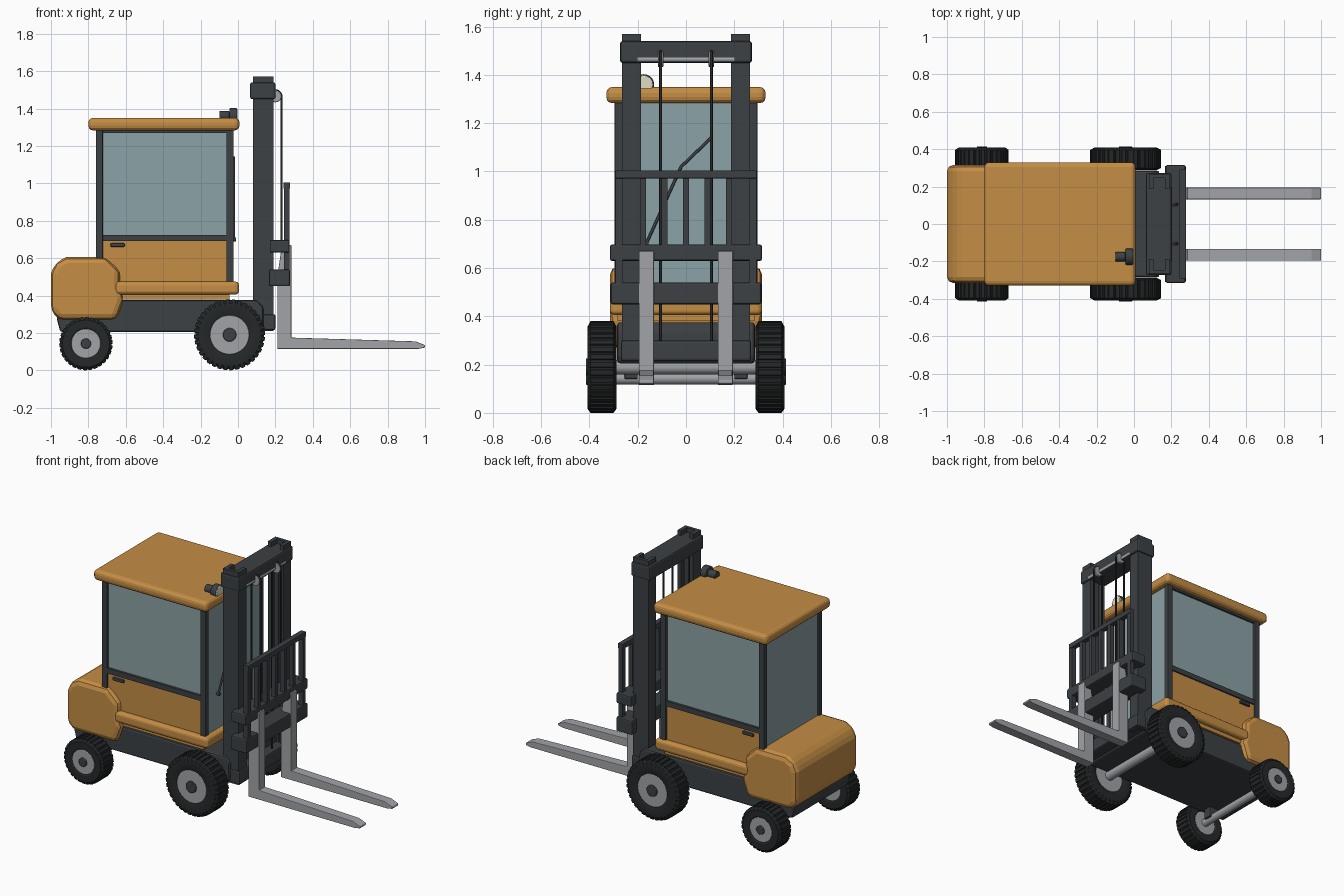
import bpy, bmesh, math
from mathutils import Matrix, Vector

if "Cube" in bpy.data.objects:
    bpy.data.objects.remove(bpy.data.objects["Cube"])


def material(name, rgb):
    m = bpy.data.materials.new(name)
    m.diffuse_color = (*rgb, 1)
    m.use_nodes = True
    m.node_tree.nodes["Principled BSDF"].inputs["Base Color"].default_value = m.diffuse_color
    return m


ORANGE = material("orange_paint", (0.56, 0.27, 0.06))
DARK = material("dark_metal", (0.045, 0.052, 0.058))
RUBBER = material("rubber", (0.018, 0.021, 0.022))
GLASS = material("glass", (0.26, 0.36, 0.38))
STEEL = material("steel", (0.36, 0.37, 0.39))
LENS = material("lens", (0.75, 0.72, 0.55))


def finish(bm, name, mat, bevel=0, segments=2, smooth=True):
    bmesh.ops.recalc_face_normals(bm, faces=bm.faces)
    me = bpy.data.meshes.new(name)
    bm.to_mesh(me)
    bm.free()
    ob = bpy.data.objects.new(name, me)
    bpy.context.collection.objects.link(ob)
    me.materials.append(mat)
    if bevel:
        mod = ob.modifiers.new("bevel", "BEVEL")
        mod.width, mod.segments = bevel, segments
    if smooth:
        bpy.ops.object.select_all(action="DESELECT")
        ob.select_set(True)
        bpy.context.view_layer.objects.active = ob
        bpy.ops.object.shade_smooth_by_angle(angle=math.radians(30))
    return ob


def box(name, x, y, z, mat, bevel=0, segments=2):
    bm = bmesh.new()
    lo, hi = Vector((x[0], y[0], z[0])), Vector((x[1], y[1], z[1]))
    bmesh.ops.create_cube(bm, size=1, matrix=Matrix.Translation((lo + hi) / 2) @ Matrix.Diagonal((*(hi - lo), 1)))
    return finish(bm, name, mat, bevel, segments, smooth=False)


def rod(name, a, b, r, mat, bevel=0, sides=32):
    a, b = Vector(a), Vector(b)
    turn = (b - a).to_track_quat("Z", "Y").to_matrix().to_4x4()
    bm = bmesh.new()
    bmesh.ops.create_cone(bm, cap_ends=True, segments=sides, radius1=r, radius2=r, depth=(b - a).length,
                          matrix=Matrix.Translation((a + b) / 2) @ turn)
    return finish(bm, name, mat, bevel)


def extrude(name, points, direction, mat, bevel=0):
    bm = bmesh.new()
    face = bm.faces.new([bm.verts.new(p) for p in points])
    new = bmesh.ops.extrude_face_region(bm, geom=[face])["geom"]
    bmesh.ops.translate(bm, vec=direction, verts=[v for v in new if isinstance(v, bmesh.types.BMVert)])
    return finish(bm, name, mat, bevel, smooth=False)


def wire(name, points, r, mat):
    cu = bpy.data.curves.new(name, "CURVE")
    cu.dimensions, cu.bevel_depth, cu.bevel_resolution, cu.use_fill_caps = "3D", r, 2, True
    sp = cu.splines.new("POLY")
    sp.points.add(len(points) - 1)
    for p, co in zip(sp.points, points):
        p.co = (*co, 1)
    cu.materials.append(mat)
    ob = bpy.data.objects.new(name, cu)
    bpy.context.collection.objects.link(ob)


# Wheels: lathed tyre with notched tread, rim and hub cap
def wheel(name, x, y, R, teeth):
    half, s = 0.06, math.copysign(1, y)
    profile = [(.53, -.9), (.6, -1), (.88, -1), (1, -.8), (1, .8), (.88, 1), (.6, 1), (.53, .9)]
    bm = bmesh.new()
    rings = []
    for i in range(teeth):
        for frac, low in ((0, 0), (.6, 0), (.68, 1), (.92, 1)):
            a = 2 * math.pi * (i + frac) / teeth
            ring = []
            for r, w in profile:
                r = R * (r - .035 * low if r == 1 else r)
                ring.append(bm.verts.new((x + r * math.cos(a), y + w * half, R + r * math.sin(a))))
            rings.append(ring)
    n = len(profile)
    for i, ring in enumerate(rings):
        nxt = rings[(i + 1) % len(rings)]
        for k in range(n):
            bm.faces.new((ring[k], ring[(k + 1) % n], nxt[(k + 1) % n], nxt[k]))
    finish(bm, name + "_tyre", RUBBER)
    rod(name + "_rim", (x, y - .057, R), (x, y + .057, R), R * .56, STEEL, .005)
    rod(name + "_hub", (x, y, R), (x, y + s * .067, R), R * .19, DARK, .004)


for side, s in (("left", 1), ("right", -1)):
    wheel("front_wheel_" + side, -.045, s * .348, .19, 36)
    wheel("rear_wheel_" + side, -.813, s * .348, .143, 30)
    box("axle_bracket_" + side, (-.85, -.775), sorted((s * .2, s * .255)), (.14, .22), DARK, .006)
rod("front_axle", (-.045, -.33, .19), (-.045, .33, .19), .03, STEEL)
rod("rear_axle", (-.813, -.33, .143), (-.813, .33, .143), .025, STEEL)

# Chassis and counterweight
extrude("chassis", [(x, -.285, z) for x, z in ((-.97, .28), (-.95, .205), (.12, .205), (.135, .23),
                                               (.135, .34), (.1, .375), (-.9, .375))], (0, .57, 0), DARK, .012)
extrude("counterweight", [(x, -.315, z) for x, z in ((-1, .32), (-.96, .27), (-.65, .27), (-.61, .38),
                                                     (-.63, .44), (-.63, .53), (-.71, .605), (-.92, .605),
                                                     (-.975, .575), (-1, .52))], (0, .63, 0), ORANGE, .045)

# Cab body, glazing, pillars and roof
box("sill", (-.66, .005), (-.315, .315), (.405, .475), ORANGE, .02, 3)
box("lower_cab", (-.735, -.045), (-.283, .283), (.38, .70), ORANGE)
box("cab_glass", (-.745, -.04), (-.277, .277), (.70, 1.29), GLASS)
box("windscreen", (-.06, -.032), (-.27, .27), (.46, 1.29), GLASS)
box("rear_window", (-.75, -.72), (-.27, .27), (.58, 1.29), GLASS)
box("roof", (-.80, .008), (-.33, .33), (1.283, 1.35), ORANGE, .025, 3)
for side, s in (("left", 1), ("right", -1)):
    y = sorted((s * .262, s * .296))
    box("rear_pillar_" + side, (-.76, -.722), y, (.56, 1.29), DARK, .004)
    box("front_pillar_" + side, (-.062, -.024), y, (.465, 1.29), DARK, .004)
    box("belt_rail_" + side, (-.73, -.05), sorted((s * .27, s * .292)), (.692, .725), DARK)
    box("top_rail_" + side, (-.73, -.05), sorted((s * .27, s * .29)), (1.27, 1.29), DARK)
    box("door_handle_" + side, (-.682, -.605), sorted((s * .28, s * .3)), (.66, .68), DARK, .006)
wire("wiper", [(-.022, -.165, .70), (-.022, -.02, 1.02), (-.022, .105, 1.14)], .006, DARK)
rod("wiper_pivot", (-.035, -.165, .70), (-.012, -.165, .70), .01, DARK)

# Work lamp on the roof
rod("lamp_body", (-.1, -.175, 1.36), (-.045, -.175, 1.36), .026, DARK, .004)
rod("lamp_hood", (-.045, -.175, 1.36), (-.006, -.175, 1.36), .043, DARK, .004)
rod("lamp_lens", (-.02, -.175, 1.36), (-.002, -.175, 1.36), .038, LENS, .004)

# Mast: channel rails open inward, cross members, pulleys and chains
for side, s in (("left", 1), ("right", -1)):
    channel = ((.08, .265), (.19, .265), (.19, .187), (.165, .187), (.165, .245), (.105, .245), (.105, .187), (.08, .187))
    extrude("mast_rail_" + side, [(x, s * y, .21) for x, y in channel], (0, 0, 1.36), DARK)
    box("inner_rail_" + side, (.118, .152), sorted((s * .195, s * .25)), (.25, 1.5), DARK)
    yc = s * .105
    rod("pulley_" + side, (.2, yc - .011, 1.465), (.2, yc + .011, 1.465), .032, STEEL, .003)
    arc = [(.2 - .032 * math.cos(a), yc, 1.465 + .032 * math.sin(a)) for a in (k * math.pi / 10 for k in range(11))]
    wire("chain_" + side, [(.168, yc, .28), *arc, (.232, yc, .65)], .006, RUBBER)
rod("pulley_shaft", (.19, -.2, 1.465), (.19, .2, 1.465), .012, STEEL)
box("mast_top_beam", (.065, .2), (-.273, .273), (1.45, 1.54), DARK, .01)
box("mast_foot_beam", (.08, .2), (-.27, .27), (.215, .3), DARK, .01)

# Carriage and load backrest
box("carriage_upper_bar", (.17, .275), (-.315, .315), (.63, .697), DARK, .008)
box("carriage_lower_bar", (.165, .278), (-.312, .312), (.45, .54), DARK, .008)
box("backrest_top", (.243, .278), (-.292, .292), (.972, 1.005), DARK, .003)
for i in range(-3, 4):
    outer = abs(i) == 3
    y = i * (.0925 if outer else .089)
    w = .015 if outer else .0125
    box(f"backrest_post_{i + 4}", (.245, .275), (y - w, y + w), (.46 if outer else .66, .98), DARK)

# Forks: L-shaped with tapered tips
fork = ((.21, .115), (.965, .115), (1, .122), (1, .135), (.95, .155), (.285, .175), (.285, .67), (.235, .67), (.21, .5))
for side, y in (("left", .132), ("right", -.195)):
    extrude("fork_" + side, [(x, y, z) for x, z in fork], (0, .062, 0), STEEL, .003)
